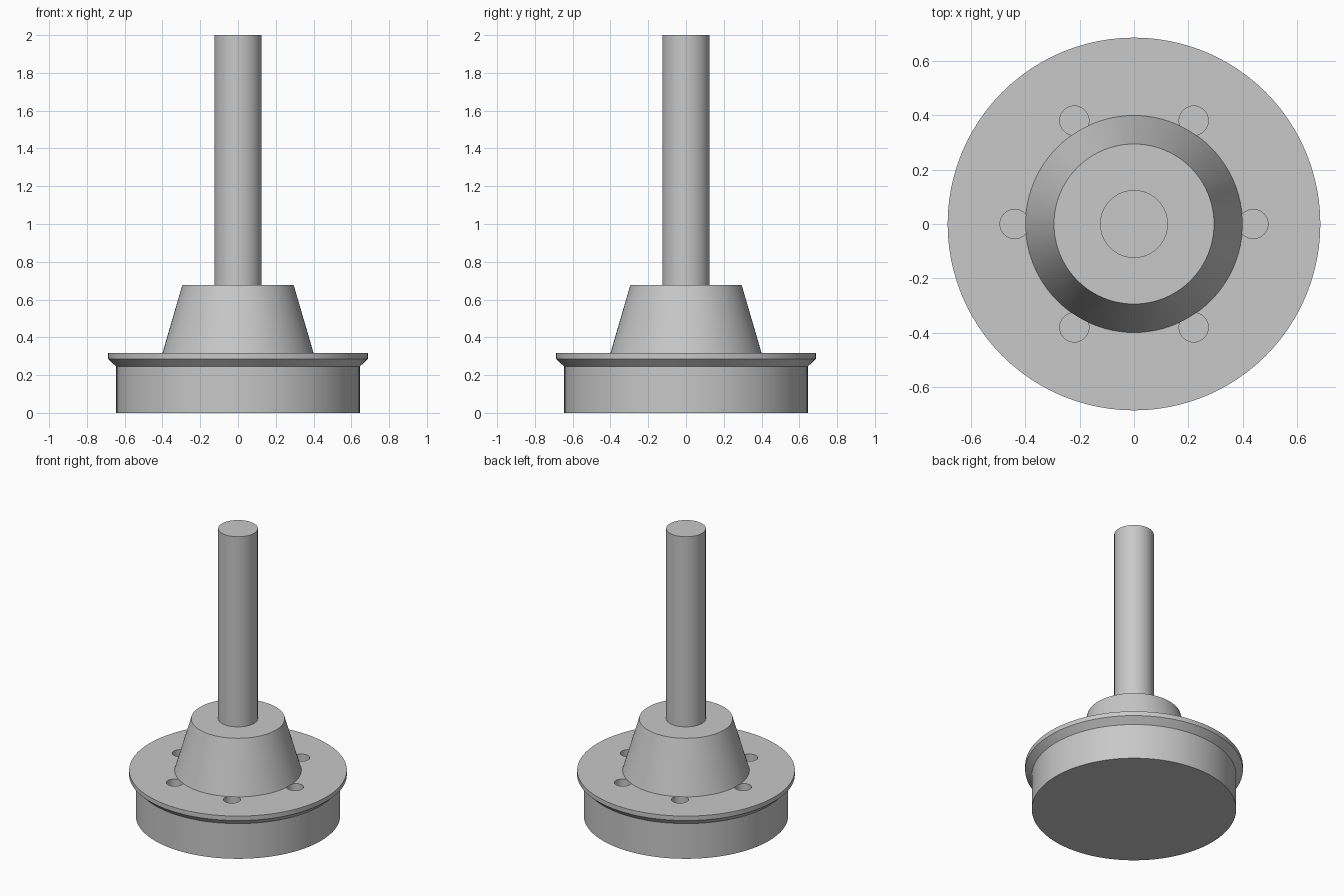
import bpy, bmesh
from math import cos, sin, tau, radians

default = bpy.data.objects.get("Cube")
if default:
    bpy.data.objects.remove(default, do_unlink=True)

SEGMENTS = 96

# Single flat colour
grey = bpy.data.materials.new("light_grey")
grey.use_nodes = True
colour = (0.58, 0.58, 0.58, 1)
grey.diffuse_color = colour
grey.node_tree.nodes["Principled BSDF"].inputs["Base Color"].default_value = colour


def turned(name, profile, segments=SEGMENTS, centre=(0, 0)):
    """Closed solid of revolution from (radius, height) pairs, bottom to top."""
    bm = bmesh.new()
    rings = []
    for radius, z in profile:
        rings.append([bm.verts.new((centre[0] + radius * cos(tau * i / segments),
                                    centre[1] + radius * sin(tau * i / segments), z))
                      for i in range(segments)])
    for low, high in zip(rings, rings[1:]):
        for i in range(segments):
            j = (i + 1) % segments
            bm.faces.new((low[i], low[j], high[j], high[i]))
    bm.faces.new(rings[0][::-1])
    bm.faces.new(rings[-1])
    mesh = bpy.data.meshes.new(name)
    bm.to_mesh(mesh)
    bm.free()
    mesh.materials.append(grey)
    obj = bpy.data.objects.new(name, mesh)
    bpy.context.collection.objects.link(obj)
    return obj


def activate(obj):
    bpy.ops.object.select_all(action='DESELECT')
    obj.select_set(True)
    bpy.context.view_layer.objects.active = obj


# Round base with an overhanging, undercut flange
FLANGE_TOP = 0.317
base = turned("flanged_base", [(0.645, 0), (0.645, 0.245),
                               (0.687, 0.286), (0.687, FLANGE_TOP)])

# Six blind holes around the hub
for k in range(6):
    angle = tau * k / 6
    cutter = turned("hole_cutter", [(0.054, 0.245), (0.054, 0.4)], 32,
                    (0.44 * cos(angle), 0.44 * sin(angle)))
    cutter.hide_render = True
    cut = base.modifiers.new("hole", 'BOOLEAN')
    cut.operation = 'DIFFERENCE'
    cut.solver = 'EXACT'
    cut.object = cutter
    activate(base)
    bpy.ops.object.modifier_apply(modifier=cut.name)
    bpy.data.objects.remove(cutter, do_unlink=True)

# Tapered hub and upright shaft
hub = turned("tapered_hub", [(0.40, FLANGE_TOP), (0.295, 0.676)])
shaft = turned("shaft", [(0.125, 0.676), (0.125, 2.0)], 64)

for part in (base, hub, shaft):
    activate(part)
    bpy.ops.object.shade_smooth_by_angle(angle=radians(30))
